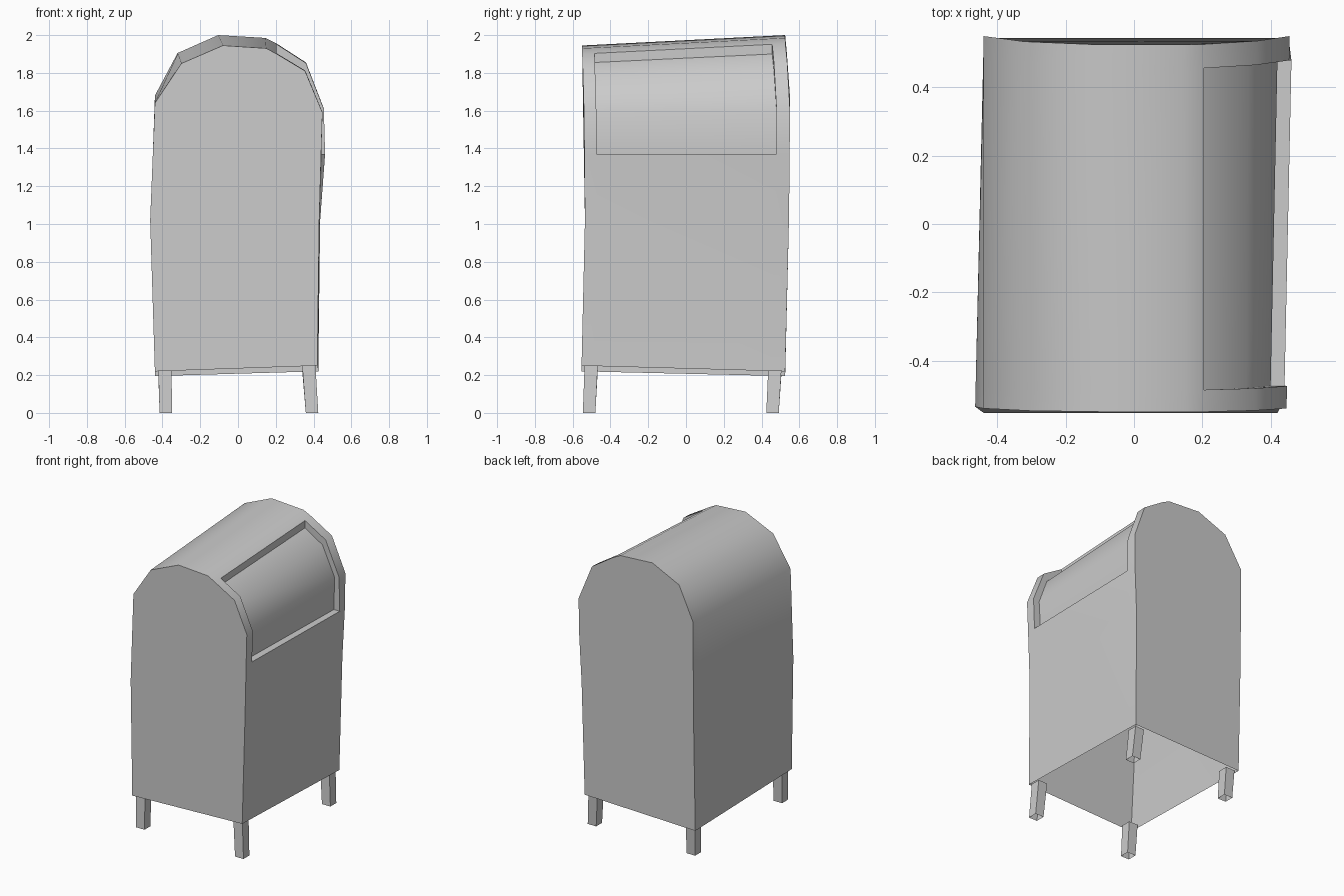
import bpy
import bmesh
import math
from mathutils import Vector

cube = bpy.data.objects.get("Cube")
if cube:
    bpy.data.objects.remove(cube, do_unlink=True)

# One plain grey paint
grey = bpy.data.materials.new("grey_paint")
grey.use_nodes = True
colour = (0.6, 0.6, 0.6, 1)
grey.diffuse_color = colour
grey.node_tree.nodes["Principled BSDF"].inputs["Base Color"].default_value = colour


def make_object(name, bm):
    """Turn a bmesh into a painted object in the scene."""
    bmesh.ops.recalc_face_normals(bm, faces=bm.faces[:])
    mesh = bpy.data.meshes.new(name)
    bm.to_mesh(mesh)
    bm.free()
    mesh.materials.append(grey)
    obj = bpy.data.objects.new(name, mesh)
    bpy.context.collection.objects.link(obj)
    return obj


def add_strip(bm, chain_a, chain_b, skip=()):
    """Join two rows of vertices with quads."""
    for i in range(len(chain_a) - 1):
        if i not in skip:
            bm.faces.new((chain_a[i], chain_a[i + 1], chain_b[i + 1], chain_b[i]))


# Wobbly end outlines as (x, y, z), running up the -x side, over, and down the +x side
front_outline = [
    (-0.44, -0.553, 0.22), (-0.465, -0.535, 1.02), (-0.44, -0.54, 1.64),
    (-0.3, -0.547, 1.85), (-0.08, -0.55, 1.945), (0.15, -0.55, 1.93),
    (0.205, -0.55, 1.9), (0.355, -0.546, 1.81), (0.447, -0.54, 1.59),
    (0.44, -0.538, 1.37), (0.43, -0.535, 1.02), (0.42, -0.553, 0.25),
]
back_outline = [
    (-0.44, 0.525, 0.195), (-0.44, 0.545, 1.02), (-0.44, 0.55, 1.68),
    (-0.32, 0.534, 1.905), (-0.105, 0.525, 2), (0.145, 0.525, 1.985),
    (0.205, 0.526, 1.955), (0.36, 0.536, 1.855), (0.455, 0.55, 1.61),
    (0.452, 0.549, 1.37), (0.435, 0.545, 1.02), (0.425, 0.525, 0.22),
]
# Recess floor as (x, z), from the roof down to the ledge
floor_front = [(0.205, 1.855), (0.33, 1.765), (0.4, 1.585), (0.39, 1.37)]
floor_back = [(0.205, 1.9), (0.335, 1.81), (0.42, 1.6), (0.415, 1.37)]
RECESS_START, RECESS_END = 6, 9

# Body: a loft through four rings, open underneath
body = bmesh.new()
rings = []
for t in (0, 0.06, 0.935, 1):
    rings.append([body.verts.new(Vector(a).lerp(Vector(b), t))
                  for a, b in zip(front_outline, back_outline)])
rings[2][RECESS_END].co.x = 0.461

add_strip(body, rings[0], rings[1])
add_strip(body, rings[1], rings[2], skip=range(RECESS_START, RECESS_END))
add_strip(body, rings[2], rings[3])
body.faces.new(rings[0])
body.faces.new(rings[3])

# Recessed hatch: end walls, floor, roof lip and ledge
floors = []
for ring, floor in ((rings[1], floor_front), (rings[2], floor_back)):
    rim = ring[RECESS_START:RECESS_END + 1]
    inner = [body.verts.new((x, v.co.y, z)) for v, (x, z) in zip(rim, floor)]
    add_strip(body, rim, inner)
    floors.append((rim, inner))
(rim_a, in_a), (rim_b, in_b) = floors
add_strip(body, in_a, in_b)
for end in (0, -1):
    body.faces.new((rim_a[end], rim_b[end], in_b[end], in_a[end]))

body_obj = make_object("mailbox_body", body)
bpy.ops.object.select_all(action="DESELECT")
body_obj.select_set(True)
bpy.context.view_layer.objects.active = body_obj
bpy.ops.object.shade_smooth_by_angle(angle=math.radians(45))


# Legs: slightly leaning open tubes
def make_leg(name, top, foot, top_z):
    bm = bmesh.new()
    loops = []
    for (cx, cy), z, half in ((foot, 0, 0.033), (top, top_z, 0.035)):
        loop = [bm.verts.new((cx + sx * half, cy + sy * half, z))
                for sx, sy in ((-1, -1), (1, -1), (1, 1), (-1, 1))]
        loops.append(loop + loop[:1])
    add_strip(bm, *loops)
    make_object(name, bm)


make_leg("front_right_leg", (-0.387, -0.502), (-0.382, -0.513), 0.225)
make_leg("front_left_leg", (0.375, -0.502), (0.392, -0.513), 0.25)
make_leg("back_right_leg", (-0.387, 0.47), (-0.382, 0.458), 0.2)
make_leg("back_left_leg", (0.375, 0.47), (0.392, 0.458), 0.222)
